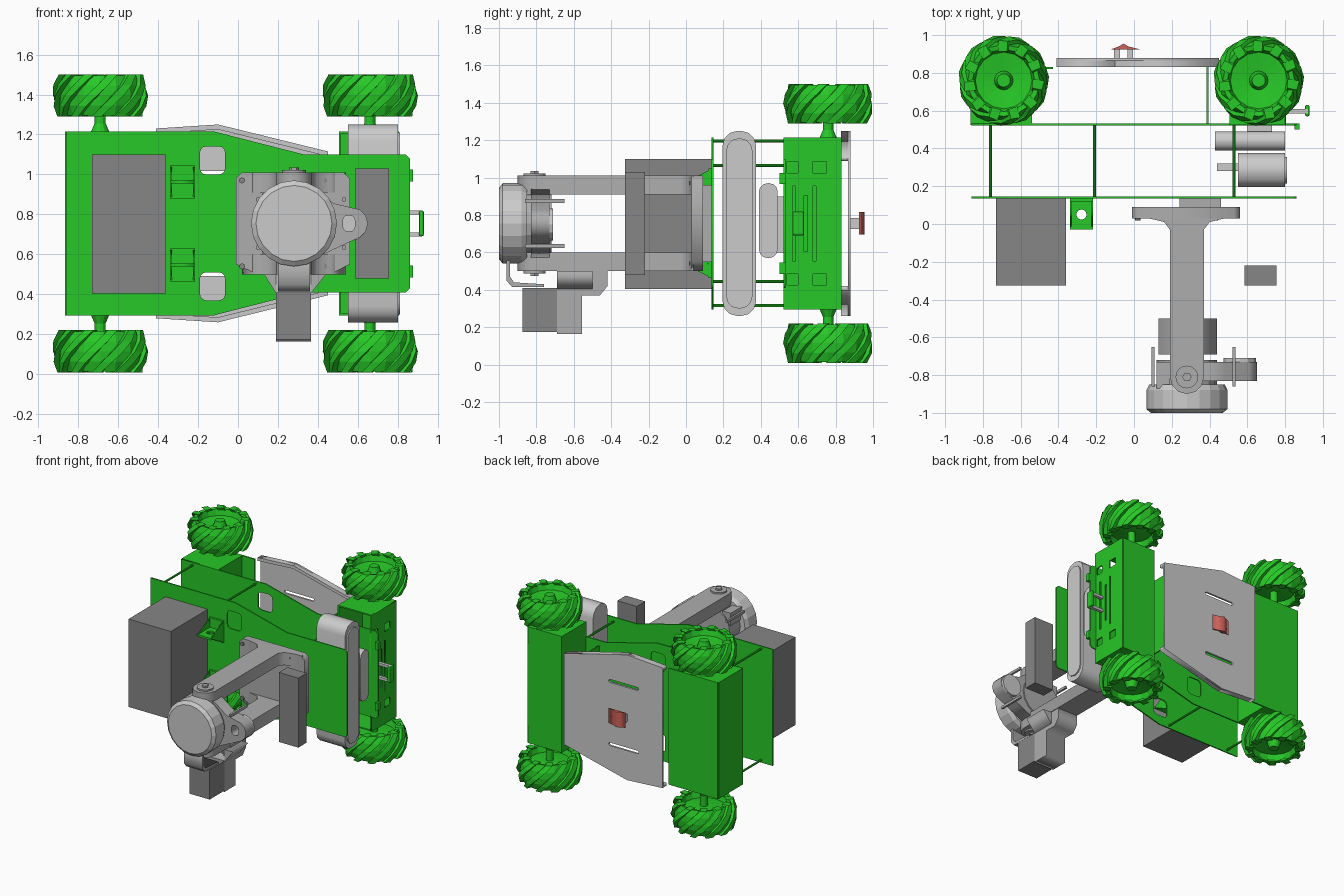
import bpy, bmesh, math
from mathutils import Matrix, Vector

if "Cube" in bpy.data.objects:
    bpy.data.objects.remove(bpy.data.objects["Cube"])

ZC = 0.755  # symmetry plane of the vehicle (it lies on its side)


def material(name, col):
    m = bpy.data.materials.new(name)
    m.diffuse_color = (*col, 1)
    m.use_nodes = True
    m.node_tree.nodes["Principled BSDF"].inputs["Base Color"].default_value = m.diffuse_color
    return m


GREEN = material("green", (0.02, 0.58, 0.02))
DARK = material("dark_grey", (0.24, 0.24, 0.24))
MID = material("mid_grey", (0.42, 0.42, 0.42))
RED = material("red", (0.6, 0.12, 0.1))

BASIS = {"x": ((0, 1, 0), (0, 0, 1), (1, 0, 0)),
         "y": ((1, 0, 0), (0, 0, 1), (0, -1, 0)),
         "z": ((1, 0, 0), (0, 1, 0), (0, 0, 1))}


def frame(axis, pos):
    m = Matrix(BASIS[axis]).transposed().to_4x4()
    m.translation = Vector(pos)
    return m


def prism(name, pts, axis, lo, hi, mat=None, holes=()):
    """Outline (with holes) extruded along an axis; x:(y,z) y:(x,z) z:(x,y)."""
    cu = bpy.data.curves.new(name, "CURVE")
    cu.dimensions, cu.fill_mode, cu.extrude = "2D", "BOTH", (hi - lo) / 2
    for loop in [pts, *holes]:
        sp = cu.splines.new("POLY")
        sp.points.add(len(loop) - 1)
        for p, (u, v) in zip(sp.points, loop):
            p.co = (u, v, 0, 1)
        sp.use_cyclic_u = True
    ob = bpy.data.objects.new(name, cu)
    bpy.context.collection.objects.link(ob)
    mid = Vector((0, 0, 0))
    mid["xyz".index(axis)] = (lo + hi) / 2
    ob.matrix_world = frame(axis, mid)
    if mat:
        cu.materials.append(mat)
    bpy.ops.object.select_all(action="DESELECT")
    ob.select_set(True)
    bpy.context.view_layer.objects.active = ob
    bpy.ops.object.convert(target="MESH")
    return bpy.context.object


def from_bmesh(name, bm, mat=None):
    bmesh.ops.recalc_face_normals(bm, faces=bm.faces)
    me = bpy.data.meshes.new(name)
    bm.to_mesh(me)
    bm.free()
    ob = bpy.data.objects.new(name, me)
    bpy.context.collection.objects.link(ob)
    if mat:
        me.materials.append(mat)
    return ob


def box(name, x, y, z, mat=None, bevel=0):
    bm = bmesh.new()
    bmesh.ops.create_cube(bm, size=1)
    for v in bm.verts:
        v.co = [(a + b) / 2 + c * (b - a) for c, (a, b) in zip(v.co, (x, y, z))]
    if bevel:
        bmesh.ops.bevel(bm, geom=bm.edges[:], offset=bevel, segments=2, affect="EDGES", profile=0.5)
    return from_bmesh(name, bm, mat)


def lathe(name, prof, axis, pos, n=20, mat=None):
    """Profile of (radius, height) turned around an axis."""
    bm = bmesh.new()
    vs = [bm.verts.new((r, 0, h)) for r, h in prof]
    es = [bm.edges.new(e) for e in zip(vs, vs[1:])]
    bmesh.ops.spin(bm, geom=vs + es, axis=(0, 0, 1), cent=(0, 0, 0), angle=2 * math.pi, steps=n)
    bmesh.ops.remove_doubles(bm, verts=bm.verts, dist=1e-4)
    bm.transform(frame(axis, pos))
    return from_bmesh(name, bm, mat)


def cyl(name, r, axis, pos, h, n=16, mat=None, r2=None):
    return lathe(name, [(0, 0), (r, 0), (r if r2 is None else r2, h), (0, h)], axis, pos, n, mat)


def rect(u0, u1, v0, v1, c=0.0):
    if not c:
        return [(u0, v0), (u1, v0), (u1, v1), (u0, v1)]
    out = []
    for cu, cv, a0 in ((u1 - c, v1 - c, 0), (u0 + c, v1 - c, 90), (u0 + c, v0 + c, 180), (u1 - c, v0 + c, 270)):
        out += [(cu + c * math.cos(math.radians(a0 + a)), cv + c * math.sin(math.radians(a0 + a)))
                for a in (0, 30, 60, 90)]
    return out


def sym(half):
    return [(x, ZC + d) for x, d in half] + [(x, ZC - d) for x, d in reversed(half)]


# chassis plates with window holes
outline = sym([(-.86, .46), (-.12, .46), (.33, .345), (.84, .345), (.86, .325)])
windows = [rect(-.19, -.065, ZC + s * .315 - .07, ZC + s * .315 + .07, .03) for s in (-1, 1)]
prism("upper_deck", outline, "y", .136, .146, GREEN, windows)
prism("lower_deck", outline, "y", .521, .531, GREEN, windows)

# axle housings made of sheet metal
for name, x0, x1, xw in (("rear", -.86, -.43, -.54), ("front", .505, .8, .515)):
    box(name + "_housing_back", (x0, x1), (.82, .832), (.295, 1.215), GREEN)
    box(name + "_housing_inner_wall", (xw - .01, xw), (.525, .825), (.295, 1.215), GREEN)
    for z in (.295, 1.205):
        box(name + "_housing_cap", (x0, max(xw, x1) if x0 > 0 else xw), (.525, .825), (z, z + .01), GREEN)
box("rear_housing_end", (-.865, -.855), (.525, .825), (.295, 1.215), GREEN)
slots = [rect(a, b, ZC - h, ZC + h) for a, b, h in ((.57, .585, .2), (.63, .65, .15), (.68, .695, .2))]
slots += [rect(a, b, ZC + s * .3 - .03, ZC + s * .3 + .03) for s in (-1, 1) for a, b in ((.54, .6), (.68, .75))]
prism("front_housing_grille", rect(.521, .83, .295, 1.215), "x", .795, .805, GREEN, slots)
box("cross_wall", (.385, .395), (.525, .83), (.45, 1.06), GREEN)

# standoff rods between the decks
for s in (-1, 1):
    for x, d in ((-.76, .44), (-.21, .44), (.53, .31)):
        cyl("standoff", .008, "y", (x, .525, ZC + s * d), .385, 8, GREEN)

# wheels: dished rim with diagonal barrel lugs
def wheel(x, zc, side):
    rim = [(.165, -.095), (.19, -.1), (.21, -.05), (.215, 0), (.21, .05), (.19, .1), (.165, .095),
           (.15, .05), (.05, .035), (.035, .085), (0, .085)]
    back = [(0, -.06), (.06, -.06), (.15, -.05), (.165, -.095)]
    ob = lathe("wheel_rim", [(r, h * side) for r, h in back + rim[1:]], "z", (x, .76, zc), 16, GREEN)
    bm = bmesh.new()
    n, steps = 11, 5
    for i in range(n):
        rings = []
        for k in range(steps):
            w = -1 + 2 * k / (steps - 1)
            a = 2 * math.pi * i / n + .48 * w
            top = .241 - .026 * w * w
            ring = [(top - .06, a - .17), (top - .007, a - .15), (top, a + .08), (top - .06, a + .15)]
            rings.append([bm.verts.new((x + r * math.cos(t), .76 + r * math.sin(t), zc + w * .106))
                          for r, t in ring])
        for p, q in zip(rings, rings[1:]):
            for j in range(4):
                bm.faces.new((p[j], p[(j + 1) % 4], q[(j + 1) % 4], q[j]))
        bm.faces.new(rings[0])
        bm.faces.new(rings[-1])
    from_bmesh("wheel_tread", bm, GREEN)


for x in (-.69, .66):
    for s in (-1, 1):
        wheel(x, ZC + s * .64, s)
        prof = [(0, .40), (.045, .40), (.045, .46), (.028, .5), (.028, .6), (0, .6)]
        lathe("axle", [(r, h * s) for r, h in prof], "z", (x, .76, ZC), 12, GREEN)

# belly shield with slots, folded sides and the red tail marker
shield = sym([(-.41, .475), (-.1, .495), (.45, .36)])
prism("belly_shield", shield, "y", .865, .88, None,
      [rect(-.2, .06, ZC + s * .25 - .012, ZC + s * .25 + .012, .01) for s in (-1, 1)])
for s in (-1, 1):
    for (xa, da), (xb, db) in (((-.41, .475), (-.1, .495)), ((-.1, .495), (.45, .36))):
        prism("shield_lip", [(xa, ZC + s * da), (xb, ZC + s * db), (xb, ZC + s * (db - .025)),
                             (xa, ZC + s * (da - .025))], "y", .83, .87)
for x in (-.09, -.02):
    box("marker_post", (x - .015, x + .015), (.875, .93), (ZC - .03, ZC + .03))
prism("tail_marker", [(-.12, .925), (.03, .925), (-.03, .94), (-.055, .955), (-.08, .94)], "z", ZC - .06, ZC + .06, RED)

# front bumper, its inner block and the end handle
prism("bumper", rect(.195, .375, .26, 1.25, .08), "x", .55, .8)
prism("bumper_face", rect(.215, .355, .3, 1.21, .065), "x", .795, .81)
box("bumper_pin", (.44, .56), (.28, .32), (ZC - .03, ZC + .03))
prism("bumper_block", rect(.39, .49, .57, .97, .045), "x", .43, .8)
box("bumper_block_mount", (.6, .73), (.48, .525), (.6, .9))
for s in (-1, 1):
    box("handle_arm", (.8, .92), (.585, .61), (ZC + s * .055 - .01, ZC + s * .055 + .01))
    box("end_tab", (.85, .875), (.5, .531), (ZC + s * .24 - .03, ZC + s * .24 + .03), GREEN)
box("handle_grip", (.905, .93), (.57, .63), (ZC - .065, ZC + .065), GREEN, .01)

# dark payload boxes
box("battery_box", (-.73, -.36), (-.325, .138), (.405, 1.1), DARK)
box("sensor_bar", (.585, .755), (-.325, -.22), (.48, 1.03), DARK)

# green gusset brackets on the upper deck
hole = [(-.278 + .028 * math.cos(t * math.pi / 4), .05 + .028 * math.sin(t * math.pi / 4)) for t in range(8)]
for s in (-1, 1):
    z = ZC + s * .208
    box("bracket_foot", (-.338, -.218), (.12, .138), (z - .085, z + .085), GREEN)
    prism("bracket_web", rect(-.338, -.218, -.03, .138), "z", z - .008, z + .008, GREEN, [hole])
    for x in (-.338, -.226):
        prism("bracket_gusset", [(-.03, z), (.13, z - .08), (.13, z + .08)], "x", x, x + .008, GREEN)

# yoke: base plate and two arms with rounded ends
prism("yoke_base", [(-.01, .55), (.1, .5), (.46, .5), (.56, .55), (.56, .98), (.53, 1.01), (.02, 1.01), (-.01, .98)],
      "y", .03, .09, MID)
box("yoke_mount", (.24, .46), (.085, .138), (.55, .96), MID)
tip = [(.28 + .09 * math.cos(math.radians(a)), -.81 + .09 * math.sin(math.radians(a))) for a in range(180, 361, 30)]
arm = [(.02, .04), (.1, .025), (.16, .01), (.19, -.03)] + tip + [(.37, -.03), (.4, .01), (.46, .025), (.54, .04)]
for s in (-1, 1):
    z = ZC + s * .205
    prism("yoke_arm", arm, "z", z - .05, z + .05, MID)
    cyl("pivot_bolt", .06, "z", (.28, -.81, z), s * .062, 16, MID)
    cyl("pivot_nut", .025, "z", (.28, -.81, z), s * .075, 6, MID)
    for x in (.02, .43):
        cyl("base_screw", .015, "y", (x, .03, ZC + s * .215), .012, 8, DARK)

# camera head: drum, body and side lobe
lathe("head_drum", [(0, .15), (.19, .15), (.215, .13), (.215, .03), (.2, 0), (0, 0)], "y", (.28, -.85, ZC), 20)
cyl("head_body", .16, "y", (.28, -.72, ZC), .14, 16, MID)
lobe = [(.33, ZC + .21), (.48, ZC + .1)]
lobe += [(.57 + .08 * math.cos(math.radians(a)), ZC + .08 * math.sin(math.radians(a))) for a in range(60, -61, -30)]
lobe += [(.48, ZC - .13), (.33, ZC - .2)]
prism("head_lobe", lobe, "y", -.83, -.73, MID, [rect(.525, .585, ZC - .04, ZC + .04, .025)])
cyl("lobe_ring", .085, "y", (.56, -.71, ZC - .005), .02, 12)
for s in (-1, 1):
    for x in (.1, .53):
        box("head_pin", (x - .008, x + .008), (-.86, -.65), (ZC + s * .12 - .01, ZC + s * .12 + .01), MID)
    box("head_ear", (.12, .19), (-.87, -.73), (ZC + s * .1 - .05, ZC + s * .1 + .05), MID)

# drive units hanging under the head
box("drive_box", (.19, .365), (-.875, -.69), (.175, .41), DARK)
prism("drive_column", [(-.69, .165), (-.555, .165), (-.555, .37), (-.46, .37), (-.42, .42), (-.42, .5), (-.69, .5)],
      "x", .19, .365, MID)
prism("drive_hood", [(.19, .405), (.365, .405), (.44, .5), (.13, .5)], "y", -.69, -.5, MID)
prism("drive_bracket", [(-.96, .6), (-.96, .45), (-.93, .415), (-.76, .415), (-.76, .43), (-.92, .44), (-.94, .47),
                        (-.94, .6)], "x", .2, .36, MID)
